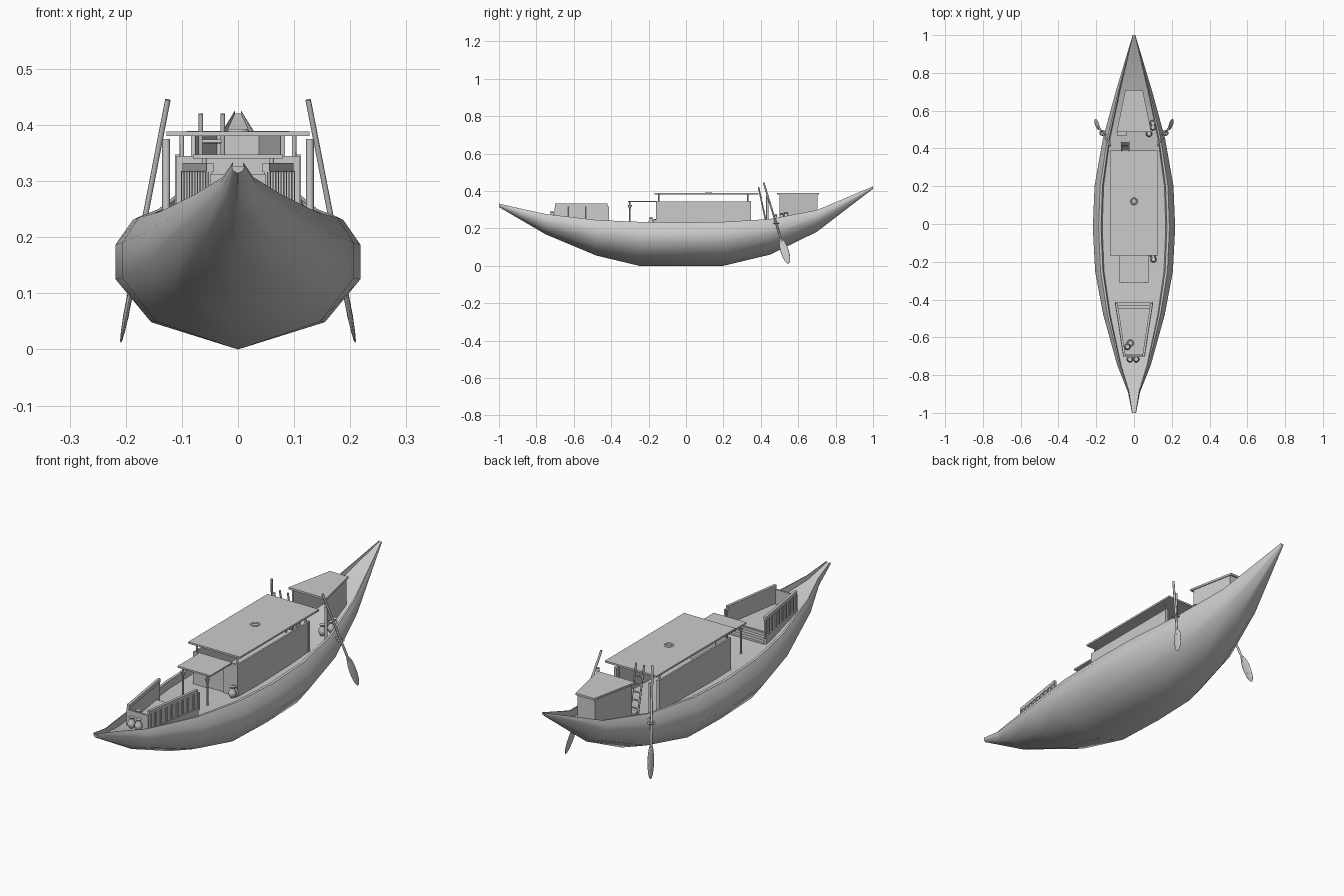
import bpy, bmesh, math
from mathutils import Vector, Matrix

if "Cube" in bpy.data.objects:
    bpy.data.objects.remove(bpy.data.objects["Cube"])


def make(name, verts, faces, smooth=None):
    bm = bmesh.new()
    vs = [bm.verts.new(v) for v in verts]
    for f in faces:
        bm.faces.new([vs[i] for i in f])
    bmesh.ops.recalc_face_normals(bm, faces=bm.faces[:])
    me = bpy.data.meshes.new(name)
    bm.to_mesh(me)
    bm.free()
    ob = bpy.data.objects.new(name, me)
    bpy.context.collection.objects.link(ob)
    if smooth:
        bpy.ops.object.select_all(action='DESELECT')
        ob.select_set(True)
        bpy.context.view_layer.objects.active = ob
        bpy.ops.object.shade_smooth_by_angle(angle=math.radians(smooth))
    return ob


def loft(name, rings, smooth=None):
    n = len(rings[0])
    faces = [tuple(range(n)), tuple(range((len(rings) - 1) * n, len(rings) * n))]
    for r in range(len(rings) - 1):
        for i in range(n):
            j = (i + 1) % n
            faces.append((r * n + i, r * n + j, (r + 1) * n + j, (r + 1) * n + i))
    return make(name, [p for ring in rings for p in ring], faces, smooth)


def prism(name, plan, z0, z1):
    return loft(name, [[(x, y, z) for x, y in plan] for z in (z0, z1)])


def box(name, x0, x1, y0, y1, z0, z1):
    return prism(name, [(x0, y0), (x1, y0), (x1, y1), (x0, y1)], z0, z1)


def trapezoid(y0, w0, y1, w1):
    return [(-w0, y0), (w0, y0), (w1, y1), (-w1, y1)]


def wall(name, a, b, z0, z1, t=0.008):
    a, b = Vector(a), Vector(b)
    d = (b - a).normalized()
    n = Vector((-d.y, d.x)) * t / 2
    return prism(name, [a + n, b + n, b - n, a - n], z0, z1)


def rod(name, a, b, r0, r1=None, n=8):
    a, b = Vector(a), Vector(b)
    q = (b - a).to_track_quat('Z', 'Y')
    rings = []
    for p, r in ((a, r0), (b, r1 or r0)):
        rings.append([p + q @ Vector((r * math.cos(k * math.tau / n), r * math.sin(k * math.tau / n), 0))
                      for k in range(n)])
    return loft(name, rings, 50)


def torus(name, loc, big, small):
    bpy.ops.mesh.primitive_torus_add(location=loc, major_radius=big, minor_radius=small,
                                     major_segments=16, minor_segments=6)
    bpy.context.object.name = name
    bpy.ops.object.shade_smooth()


# Hull stations: y, keel z, sheer z, half width
stations = [(-1, .314, .333, .011), (-.89, .25, .307, .032), (-.75, .168, .277, .088),
            (-.48, .055, .245, .163), (-.25, 0, .235, .206), (-.02, 0, .231, .218),
            (.2, 0, .235, .209), (.45, .06, .25, .165), (.7, .182, .298, .097), (1, .412, .425, .007)]
half = [(.71, .21), (1, .54), (1, .81), (.86, 1), (.80, 1)]


def depth(k, s):
    return min(.03, .35 * (s - k))


def deck(y):
    for a, b in zip(stations, stations[1:]):
        if a[0] <= y <= b[0]:
            t = (y - a[0]) / (b[0] - a[0])
            za, zb = a[2] - depth(a[1], a[2]), b[2] - depth(b[1], b[2])
            return za + t * (zb - za)


rings = []
for y, k, s, w in stations:
    right = [(fx * w, y, k + fz * (s - k)) for fx, fz in half] + [(.77 * w, y, s - depth(k, s))]
    left = [(-x, yy, z) for x, yy, z in reversed(right)]
    rings.append([(0, y, k)] + right + left)
loft("hull", rings, 42)

# Main cabin with open back, doorway in front, and a floating flat roof
for s in (1, -1):
    wall("cabin_side", (s * .106, -.16), (s * .106, .345), .195, .345)
    wall("cabin_front", (s * .04, -.156), (s * .104, -.156), .195, .345)
    box("cabin_back_post", min(s * .098, s * .112), max(s * .098, s * .112), .335, .347, .195, .347)
    rod("roof_support_front", (s * .1, -.145, .2), (s * .1, -.145, .382), .004)
    rod("roof_support_back", (s * .1, .33, .2), (s * .1, .33, .382), .004)
box("door_lintel", -.04, .04, -.16, -.152, .312, .345)
box("cabin_door", -.04, .04, -.153, -.149, .195, .312)
box("cabin_roof", -.127, .127, -.168, .388, .380, .388)
torus("roof_rope_coil", (0, .12, .389), .016, .004)

# Awning over the cabin entrance
box("awning", -.08, .08, -.31, -.155, .34, .347)
for s in (1, -1):
    rod("awning_post", (s * .06, -.3, .2), (s * .06, -.3, .342), .004)
    rod("awning_post_head", (s * .06, -.3, .305), (s * .06, -.3, .325), .004, .012)

# Bow enclosure: slatted sides, low front, floor and steps
a, b = Vector((.05, -.7)), Vector((.093, -.42))
for s in (1, -1):
    m = lambda v, o=0: (s * (v.x + o), v.y)
    wall("bow_side_panel", m(a), m(b), .21, .316, .006)
    wall("bow_top_rail", m(a), m(b), .316, .332, .012)
    wall("bow_bottom_rail", m(a, .003), m(b, .003), .21, .25, .01)
    for i in range(10):
        p = a.lerp(b, i / 9)
        q = p + (b - a) * .03
        wall("bow_slat", m(p, .004), m(q, .004), .24, .318, .007)
box("bow_front_panel", -.05, .05, -.704, -.696, .22, .312)
prism("bow_floor", trapezoid(-.69, .048, -.45, .085), .2, .25)
for i in range(3):
    box("bow_step", -.09, .09, -.46, -.445 + .015 * i, .19, .247 - .013 * i)

# Stern hut, open toward the cabin
for s in (1, -1):
    wall("stern_hut_side", (s * .08, .5), (s * .04, .7), .225, .38)
wall("stern_hut_back", (-.043, .698), (.043, .698), .25, .38)
prism("stern_hut_roof", trapezoid(.487, .092, .71, .046), .38, .389)
box("stern_seat", -.09, -.04, .465, .495, .215, .25)

# Ladder to the cabin roof
foot, head = Vector((0, .432, .215)), Vector((0, .388, .42))
for x in (-.066, -.027):
    o = Vector((x, 0, 0))
    rod("ladder_rail", foot + o, head + o, .004)
for i in range(5):
    p = foot.lerp(head, .12 + .16 * i)
    rod("ladder_rung", p + Vector((-.068, 0, 0)), p + Vector((-.025, 0, 0)), .0035)

# Steering oars with blades, rings and posts
for s in (1, -1):
    top, tip = Vector((s * .125, .415, .445)), Vector((s * .209, .548, .012))
    d = (tip - top).normalized()
    rod("oar_shaft", top, top.lerp(tip, .9), .005)
    bpy.ops.mesh.primitive_uv_sphere_add(segments=12, ring_count=8, radius=1)
    blade = bpy.context.object
    blade.name = "oar_blade"
    yv = (Vector((0, 1, 0)) - d * d.y).normalized()
    xv = yv.cross(d)
    rot = Matrix((xv, yv, d)).transposed().to_4x4()
    blade.matrix_world = Matrix.Translation(top.lerp(tip, .845)) @ rot @ Matrix.Diagonal((.005, .022, .072, 1))
    bpy.ops.object.shade_smooth()
    torus("oar_ring", top.lerp(tip, .505), .012, .004)
    rod("oar_ring_arm", (s * .135, .47, .24), top.lerp(tip, .505), .004)
    rod("oar_post", (s * .128, .435, .215), (s * .128, .435, .375), .007)

# Clay pots on deck
profile = [(.008, 0), (.016, .012), (.017, .024), (.009, .036), (.008, .042), (.012, .048)]
for x, y, dz in [(.1, -.165, 0), (.103, -.187, .006), (.1, .535, 0), (.1, .512, 0), (.08, .478, 0),
                 (-.022, -.716, 0), (.012, -.716, 0), (-.035, -.65, .01)]:
    z = deck(y) + dz
    loft("pot", [[(x + r * math.cos(k * math.tau / 10), y + r * math.sin(k * math.tau / 10), z + h)
                  for k in range(10)] for r, h in profile], 40)
torus("bow_rope_coil", (-.02, -.63, .254), .015, .004)
